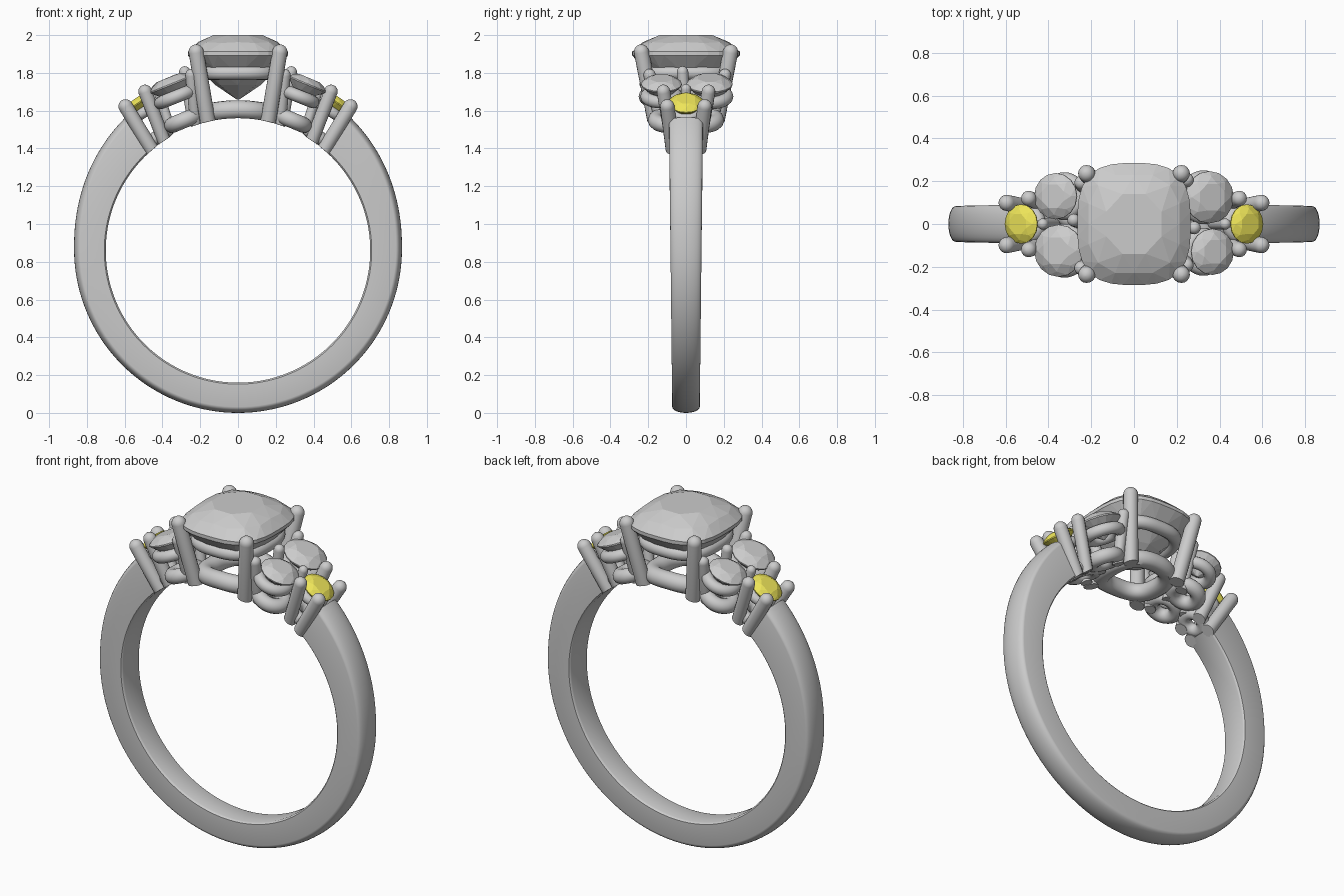
import bpy, bmesh, math
from mathutils import Vector
from math import sin, cos, pi, radians, hypot

if "Cube" in bpy.data.objects:
    bpy.data.objects.remove(bpy.data.objects["Cube"])

CZ, FINGER = 0.86, 0.70          # finger hole centre height and radius


def finish(name, bm, mat=None, smooth=True):
    bmesh.ops.recalc_face_normals(bm, faces=bm.faces)
    me = bpy.data.meshes.new(name)
    bm.to_mesh(me)
    bm.free()
    if smooth:
        me.shade_smooth()
        me.set_sharp_from_angle(angle=radians(35))
    if mat:
        me.materials.append(mat)
    ob = bpy.data.objects.new(name, me)
    bpy.context.collection.objects.link(ob)
    return ob


def skin(bm, rings, closed):
    """Bridge equal vertex loops; cap the ends when open."""
    n = len(rings[0])
    for i in range(len(rings) - (0 if closed else 1)):
        a, b = rings[i], rings[(i + 1) % len(rings)]
        for j in range(n):
            k = (j + 1) % n
            bm.faces.new((a[j], a[k], b[k], b[j]))
    if not closed:
        bm.faces.new(rings[0])
        bm.faces.new(rings[-1])


def tube(name, path, radii, ref, closed=False, sides=16):
    """Round wire along a path, trimmed flush with the finger hole."""
    bm, rings, n = bmesh.new(), [], len(path)
    for i, p in enumerate(path):
        if closed:
            t = path[(i + 1) % n] - path[i - 1]
        else:
            t = path[-1] - path[0]
        u = t.cross(ref).normalized()
        v = u.cross(t).normalized()
        ring = []
        for j in range(sides):
            a = 2 * pi * j / sides
            q = p + (u * cos(a) + v * sin(a)) * radii[i]
            d = hypot(q.x, q.z - CZ)
            if d < FINGER:
                q.x *= FINGER / d
                q.z = CZ + (q.z - CZ) * FINGER / d
            ring.append(bm.verts.new(q))
        rings.append(ring)
    skin(bm, rings, closed)
    return finish(name, bm)


def prong(name, foot, tip, r):
    foot, tip = Vector(foot), Vector(tip)
    d = (tip - foot).normalized()
    path, radii = [foot], [r]
    for k in range(6):
        a = k / 5 * radians(86)
        path.append(tip + d * r * (sin(a) - 1))
        radii.append(r * cos(a))
    tube(name, path, radii, Vector((0, 1, 0)))


def frame(x, z, s):
    """Radial (outward) and tangent directions at a point on the ring."""
    rad = Vector((s * x, 0, z - CZ)).normalized()
    return rad, Vector((rad.z, 0, -rad.x))


def wire_ring(name, c, s, r, wire):
    rad, tan = frame(c[0], c[2], s)
    c = Vector((s * c[0], s * c[1], c[2]))
    path = [c + (tan * cos(a) + Vector((0, 1, 0)) * sin(a)) * r
            for a in (2 * pi * i / 32 for i in range(32))]
    tube(name, path, [wire] * 32, rad, True, 12)


def cushion(a, rx, ry, e):
    k = (abs(cos(a)) ** e + abs(sin(a)) ** e) ** (-1 / e)
    return rx * k * cos(a), ry * k * sin(a)


def gem(name, c, up, tan, rx, ry, levels, e=2.0, mat=None):
    """Faceted stone: hull of point rings (scale, height, count, half-step)."""
    side = up.cross(tan)
    bm = bmesh.new()
    for sc, h, n, off in levels:
        for i in range(n):
            x, y = cushion(2 * pi * (i + off) / n, rx * sc, ry * sc, e)
            bm.verts.new(c + tan * x + side * y + up * h)
    bmesh.ops.convex_hull(bm, input=bm.verts)
    bmesh.ops.dissolve_limit(bm, angle_limit=radians(1), verts=bm.verts, edges=bm.edges)
    finish(name, bm, mat, False)


yellow = bpy.data.materials.new("yellow_stone")
yellow.diffuse_color = (0.85, 0.78, 0.1, 1)
yellow.use_nodes = True
yellow.node_tree.nodes["Principled BSDF"].inputs["Base Color"].default_value = yellow.diffuse_color

# Shank: domed band, growing thicker and wider toward the shoulders
bm, rings, N = bmesh.new(), [], 112
for i in range(N + 1):
    a = radians(50 - 280 * i / N)
    h = sin(a)
    w = 0.082 + 0.009 * h
    ro = 0.868 + (0.055 * (h / 0.77) ** 1.5 if h > 0 else 0.008 * h)
    prof = [(w * cos(t), ro - 0.032 + 0.032 * sin(t))
            for t in (pi * k / 12 for k in range(13))]
    prof += [(-w, FINGER + 0.008), (-w + 0.004, FINGER + 0.003), (-w + 0.012, FINGER),
             (w - 0.012, FINGER), (w - 0.004, FINGER + 0.003), (w, FINGER + 0.008)]
    rings.append([bm.verts.new((r * cos(a), y, CZ + r * h)) for y, r in prof])
skin(bm, rings, False)
finish("shank", bm)

# Centre stone
X, Z = Vector((1, 0, 0)), Vector((0, 0, 1))
gem("centre_stone", Vector((0, 0, 1.9)), Z, X, 0.265, 0.285,
    [(0.5, 0.1, 8, 0.5), (0.8, 0.063, 8, 0), (0.82, 0.058, 8, 0.5), (1, 0.012, 32, 0),
     (1, -0.008, 32, 0), (0.8, -0.07, 16, 0.5), (0.45, -0.165, 8, 0), (0.03, -0.24, 8, 0)], 3.0)

# Centre basket: upper rail, curved base rail, four prongs
A = [2 * pi * i / 64 for i in range(64)]
tube("centre_upper_rail", [Vector((*cushion(a, 0.19, 0.21, 2.8), 1.80)) for a in A],
     [0.037] * 64, Z, True)
base = []
for a in A:
    x, y = cushion(a, 0.165, 0.165, 2.5)
    base.append(Vector((x, y, CZ + math.sqrt(0.745 ** 2 - x * x))))
tube("centre_base_rail", base, [0.05] * 64, Z, True)
for sx in (1, -1):
    for sy in (1, -1):
        prong("centre_prong", (sx * 0.155, sy * 0.165, 1.52), (sx * 0.228, sy * 0.243, 1.95), 0.04)

# Side clusters, repeated by a half turn
for s in (1, -1):
    def levels(r):
        return [(0.55, 0.32 * r, 8, 0.5), (0.8, 0.2 * r, 8, 0), (1, 0.03 * r, 16, 0),
                (1, -0.03 * r, 16, 0), (0.55, -0.45 * r, 8, 0.5), (0.03, -0.85 * r, 8, 0)]

    # Two side stones in double-rail baskets
    for x, y, r in ((0.352, 0.125, 0.122), (0.366, -0.13, 0.108)):
        rad, tan = frame(x, 1.735, s)
        gem("side_stone", Vector((s * x, s * y, 1.74)), rad, tan, r, r, levels(r))
        k = 1 if y > 0 else -1
        wire_ring("side_upper_rail", (0.325, y, 1.675), s, r - 0.03, 0.034)
        wire_ring("side_base_rail", (0.285, 0.09 * k, 1.55), s, 0.07, 0.042)
        prong("side_inner_prong", (s * 0.22, s * k * 0.13, 1.52),
              (s * 0.25, s * k * (0.215 if k > 0 else 0.2), 1.82), 0.032)
        prong("side_outer_prong", (s * 0.385, s * k * 0.075, 1.43),
              (s * 0.505, s * k * 0.125, 1.735), 0.036)
        prong("end_prong", (s * 0.45, s * k * 0.07, 1.385),
              (s * 0.615, s * k * 0.103, 1.655), 0.038)
    prong("shared_inner_prong", (s * 0.235, 0, 1.53), (s * 0.287, -s * 0.02, 1.835), 0.03)
    prong("shared_outer_prong", (s * 0.35, 0, 1.48), (s * 0.435, 0, 1.74), 0.026)

    # Yellow end stone in its small basket
    rad, tan = frame(0.53, 1.645, s)
    gem("yellow_end_stone", Vector((s * 0.527, 0, 1.64)), rad, tan, 0.092, 0.092,
        levels(0.092), mat=yellow)
    wire_ring("end_upper_rail", (0.492, 0, 1.595), s, 0.062, 0.028)
    wire_ring("end_base_rail", (0.42, 0, 1.465), s, 0.055, 0.036)
